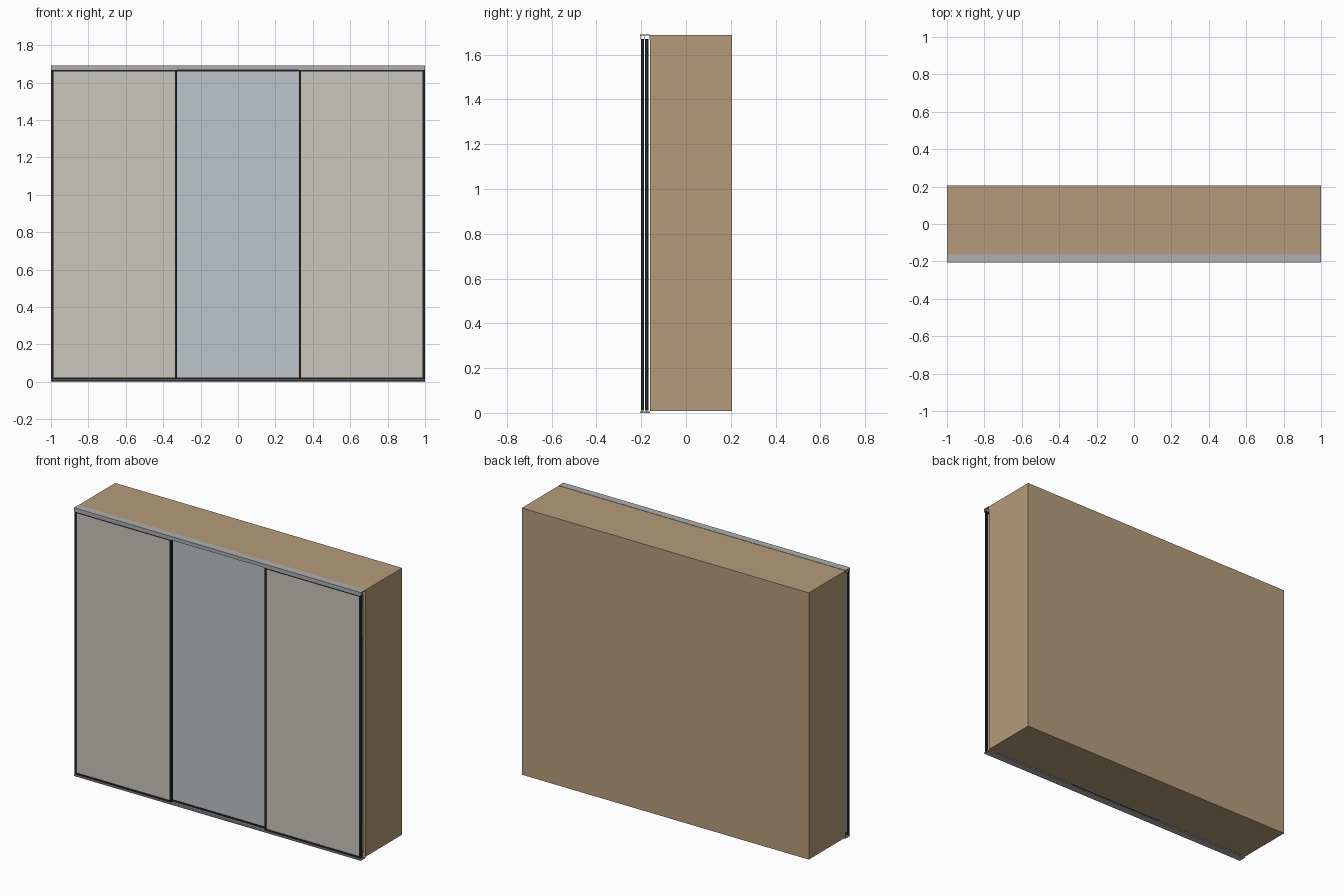
import bpy, bmesh

if "Cube" in bpy.data.objects:
    bpy.data.objects.remove(bpy.data.objects["Cube"])


def mat(name, rgb):
    m = bpy.data.materials.new(name)
    m.diffuse_color = (*rgb, 1)
    m.use_nodes = True
    m.node_tree.nodes["Principled BSDF"].inputs["Base Color"].default_value = m.diffuse_color
    return m


WOOD = mat("wood", (0.46, 0.33, 0.20))
METAL = mat("aluminium", (0.43, 0.43, 0.44))
DARK = mat("dark_frame", (0.015, 0.015, 0.017))
BEIGE = mat("beige_panel", (0.60, 0.57, 0.53))
GLASS = mat("mirror_panel", (0.52, 0.56, 0.59))


def finish(name, bm, material):
    bmesh.ops.recalc_face_normals(bm, faces=bm.faces)
    me = bpy.data.meshes.new(name)
    bm.to_mesh(me)
    bm.free()
    me.materials.append(material)
    ob = bpy.data.objects.new(name, me)
    bpy.context.collection.objects.link(ob)
    return ob


def box(name, x, y, z, material):
    bm = bmesh.new()
    bmesh.ops.create_cube(bm, size=1)
    for v in bm.verts:
        v.co = [r[0] + (c + 0.5) * (r[1] - r[0]) for c, r in zip(v.co, (x, y, z))]
    return finish(name, bm, material)


def extrude_x(name, profile, material):
    # sweep a (y, z) profile along the full width
    bm = bmesh.new()
    f = bm.faces.new([bm.verts.new((-1, y, z)) for y, z in profile])
    r = bmesh.ops.extrude_face_region(bm, geom=[f])
    for v in r["geom"]:
        if isinstance(v, bmesh.types.BMVert):
            v.co.x = 1
    return finish(name, bm, material)


# Carcass
F, B, Z0, Z1, T = -0.16, 0.203, 0.008, 1.688, 0.018
for side, x in (("left", -1), ("right", 1 - T)):
    box(side + "_side", (x, x + T), (F, B), (Z0, Z1), WOOD)
inner = (-1 + T, 1 - T)
box("top_board", inner, (F, B), (Z1 - 0.03, Z1), WOOD)
box("bottom_board", inner, (F, B), (Z0, Z0 + T), WOOD)
box("back_board", (-1, 1), (B, B + 0.003), (Z0, Z1), WOOD)

# Interior dividers and shelves
for side, x in (("left", -0.33), ("right", 0.33)):
    box(side + "_divider", (x - T / 2, x + T / 2), (F + 0.02, B), (Z0 + T, Z1 - 0.03), WOOD)
for i, (a, b) in enumerate(((-1 + T, -0.339), (-0.321, 0.321), (0.339, 1 - T))):
    box(f"shelf_{i}", (a, b), (F + 0.02, B), (1.35, 1.35 + T), WOOD)

# Top track: downward channel with a middle fin
extrude_x("top_track", [
    (-0.206, 1.69), (-0.206, 1.667), (-0.203, 1.667), (-0.203, 1.685),
    (-0.1865, 1.685), (-0.1865, 1.667), (-0.1845, 1.667), (-0.1845, 1.685),
    (-0.164, 1.685), (-0.164, 1.667), (-0.16, 1.667), (-0.16, 1.69)], METAL)

# Bottom track: flat rail with two guide ridges
extrude_x("bottom_track", [
    (-0.206, 0), (-0.16, 0), (-0.16, 0.006), (-0.173, 0.006), (-0.173, 0.009),
    (-0.178, 0.009), (-0.178, 0.006), (-0.192, 0.006), (-0.192, 0.009),
    (-0.197, 0.009), (-0.197, 0.006), (-0.206, 0.006)], METAL)


# Sliding doors: dark frame around a recessed panel
def door(name, x0, x1, y0, panel):
    y, w, za, zb = (y0, y0 + 0.015), 0.011, 0.011, 1.669
    box(name + "_stile_left", (x0, x0 + w), y, (za, zb), DARK)
    box(name + "_stile_right", (x1 - w, x1), y, (za, zb), DARK)
    box(name + "_rail_bottom", (x0 + w, x1 - w), y, (za, za + w), DARK)
    box(name + "_rail_top", (x0 + w, x1 - w), y, (zb - w, zb), DARK)
    box(name + "_panel", (x0 + w, x1 - w), (y0 + 0.002, y0 + 0.011),
        (za + w, zb - w), panel)


door("left_door", -0.997, -0.326, -0.202, BEIGE)
door("right_door", 0.326, 0.997, -0.202, BEIGE)
door("middle_door", -0.337, 0.337, -0.183, GLASS)
